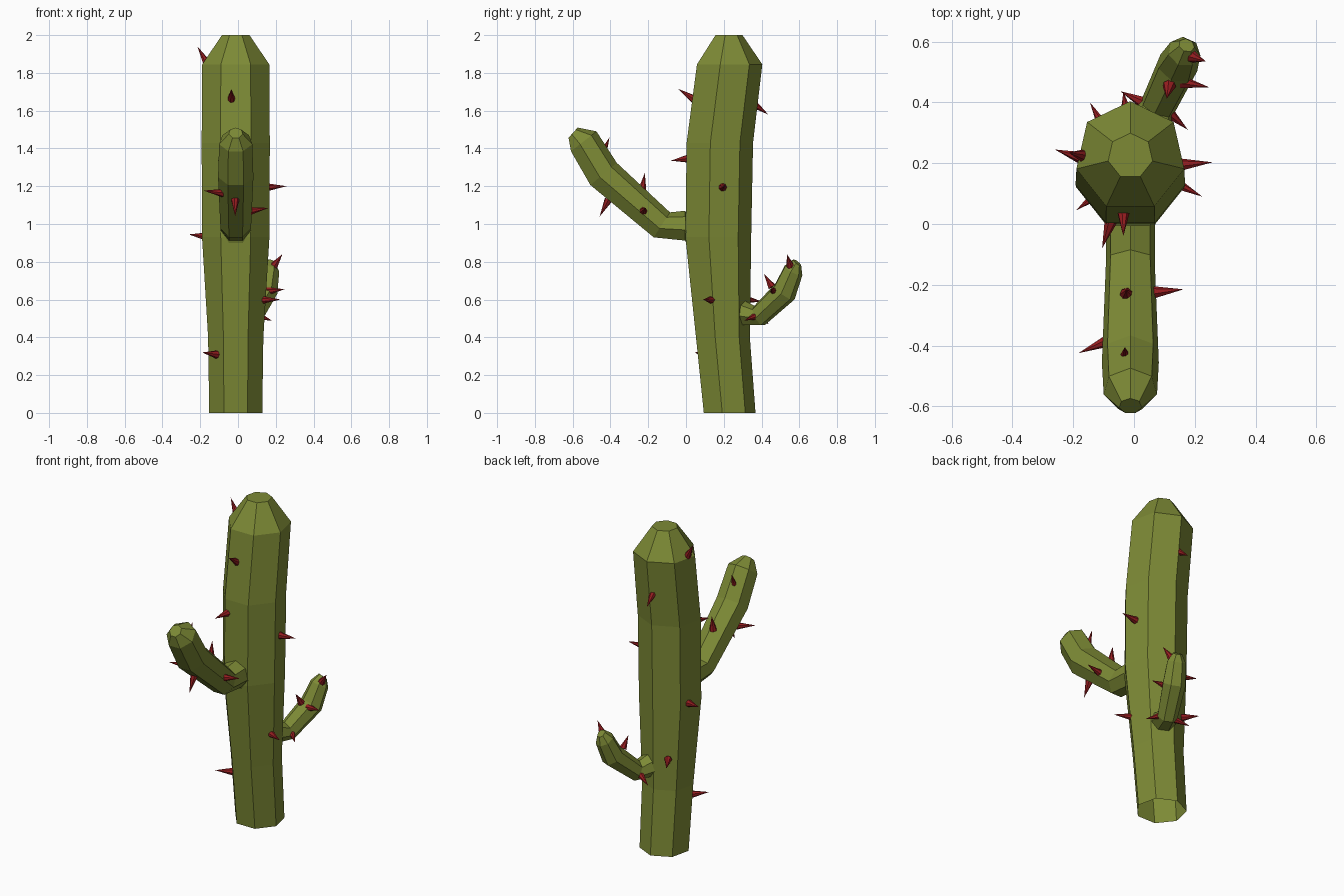
import bpy, bmesh, math
from mathutils import Vector

def material(name, rgb):
    m = bpy.data.materials.new(name)
    m.diffuse_color = (*rgb, 1)
    return m

GREEN = material("olive green", (0.205, 0.255, 0.036))
RED = material("dark red", (0.3, 0.012, 0.014))
SIDES = 7

def finish(bm, name, mat):
    me = bpy.data.meshes.new(name)
    bm.to_mesh(me)
    bm.free()
    me.materials.append(mat)
    ob = bpy.data.objects.new(name, me)
    bpy.context.collection.objects.link(ob)

def stem(name, heading, rings):
    """Seven-sided tube, open at the root; each ring is (x, y, z, radius, pitch in degrees)."""
    d = Vector((*heading, 0)).normalized()
    side = d.cross(Vector((0, 0, 1)))
    bm = bmesh.new()
    loops = []
    for x, y, z, r, pitch in rings:
        p = math.radians(pitch)
        up = -d * math.sin(p) + Vector((0, 0, math.cos(p)))
        loops.append([bm.verts.new(Vector((x, y, z)) + r * (
            up * math.cos(math.tau * i / SIDES) + side * math.sin(math.tau * i / SIDES)))
            for i in range(SIDES)])
    for a, b in zip(loops, loops[1:]):
        for i in range(SIDES):
            j = (i + 1) % SIDES
            bm.faces.new((b[i], b[j], a[j], a[i]))
    bm.faces.new(loops[-1][::-1])
    # close the root only to settle the outward direction, then open it again
    root = bm.faces.new(loops[0])
    bmesh.ops.recalc_face_normals(bm, faces=bm.faces[:])
    bmesh.ops.delete(bm, geom=[root], context='FACES_ONLY')
    finish(bm, name, GREEN)

def spines(name, pairs):
    """Small cones running from base point to tip point."""
    bm = bmesh.new()
    for base, tip in pairs:
        base, tip = Vector(base), Vector(tip)
        axis = tip - base
        base = base - axis.normalized() * 0.01
        rot = axis.to_track_quat('Z', 'Y').to_matrix()
        ring = [bm.verts.new(base + rot @ Vector((0.022 * math.cos(math.tau * i / SIDES),
                0.022 * math.sin(math.tau * i / SIDES), 0))) for i in range(SIDES)]
        top = bm.verts.new(tip)
        bm.faces.new(ring)
        for i in range(SIDES):
            bm.faces.new((ring[i], ring[(i + 1) % SIDES], top))
    bmesh.ops.recalc_face_normals(bm, faces=bm.faces[:])
    finish(bm, name, RED)

# trunk
stem("trunk", (0, -1), [
    (-0.012, 0.224, 0, 0.144, 90), (-0.012, 0.188, 0.4, 0.15, 90),
    (-0.012, 0.162, 0.93, 0.183, 90), (-0.012, 0.17, 1.43, 0.185, 90),
    (-0.012, 0.222, 1.845, 0.182, 90), (-0.012, 0.224, 2.0, 0.075, 90)])

# front arm
stem("front_arm", (0, -1), [
    (-0.012, 0.025, 0.927, 0.094, 0), (-0.012, -0.005, 0.987, 0.083, 0),
    (-0.012, -0.13, 0.992, 0.083, 33), (-0.012, -0.44, 1.262, 0.096, 50),
    (-0.012, -0.545, 1.435, 0.09, 52), (-0.012, -0.599, 1.482, 0.038, 42)])

# back arm
stem("back_arm", (0.41, 0.91), [
    (0.03, 0.28, 0.535, 0.075, 0), (0.078, 0.385, 0.513, 0.06, 25),
    (0.143, 0.52, 0.64, 0.068, 50), (0.165, 0.567, 0.753, 0.055, 60),
    (0.173, 0.588, 0.796, 0.027, 50)])

# spines
spines("trunk_spines", [
    ((-0.17, 0.225, 1.86), (-0.215, 0.235, 1.94)),
    ((-0.035, 0.035, 1.665), (-0.035, -0.04, 1.715)),
    ((-0.08, 0.0, 1.345), (-0.105, -0.08, 1.335)),
    ((-0.025, 0.365, 1.63), (-0.035, 0.435, 1.58)),
    ((0.16, 0.195, 1.195), (0.258, 0.203, 1.2)),
    ((-0.18, 0.22, 0.935), (-0.26, 0.245, 0.945)),
    ((-0.12, 0.1, 0.31), (-0.19, 0.045, 0.32)),
    ((0.135, 0.135, 0.598), (0.225, 0.09, 0.6)),
    ((-0.1, 0.32, 0.6), (-0.145, 0.4, 0.59))])
spines("front_arm_spines", [
    ((-0.09, -0.385, 1.165), (-0.183, -0.425, 1.177)),
    ((-0.015, -0.415, 1.12), (-0.015, -0.457, 1.04)),
    ((0.07, -0.225, 1.07), (0.163, -0.215, 1.085)),
    ((-0.025, -0.23, 1.19), (-0.025, -0.218, 1.27)),
    ((-0.03, -0.44, 1.37), (-0.03, -0.405, 1.46))])
spines("back_arm_spines", [
    ((0.195, 0.55, 0.785), (0.235, 0.535, 0.84)),
    ((0.165, 0.465, 0.645), (0.247, 0.45, 0.655)),
    ((0.115, 0.45, 0.675), (0.108, 0.413, 0.735)),
    ((0.115, 0.365, 0.51), (0.177, 0.31, 0.49)),
    ((0.03, 0.4, 0.5), (-0.045, 0.437, 0.47))])
